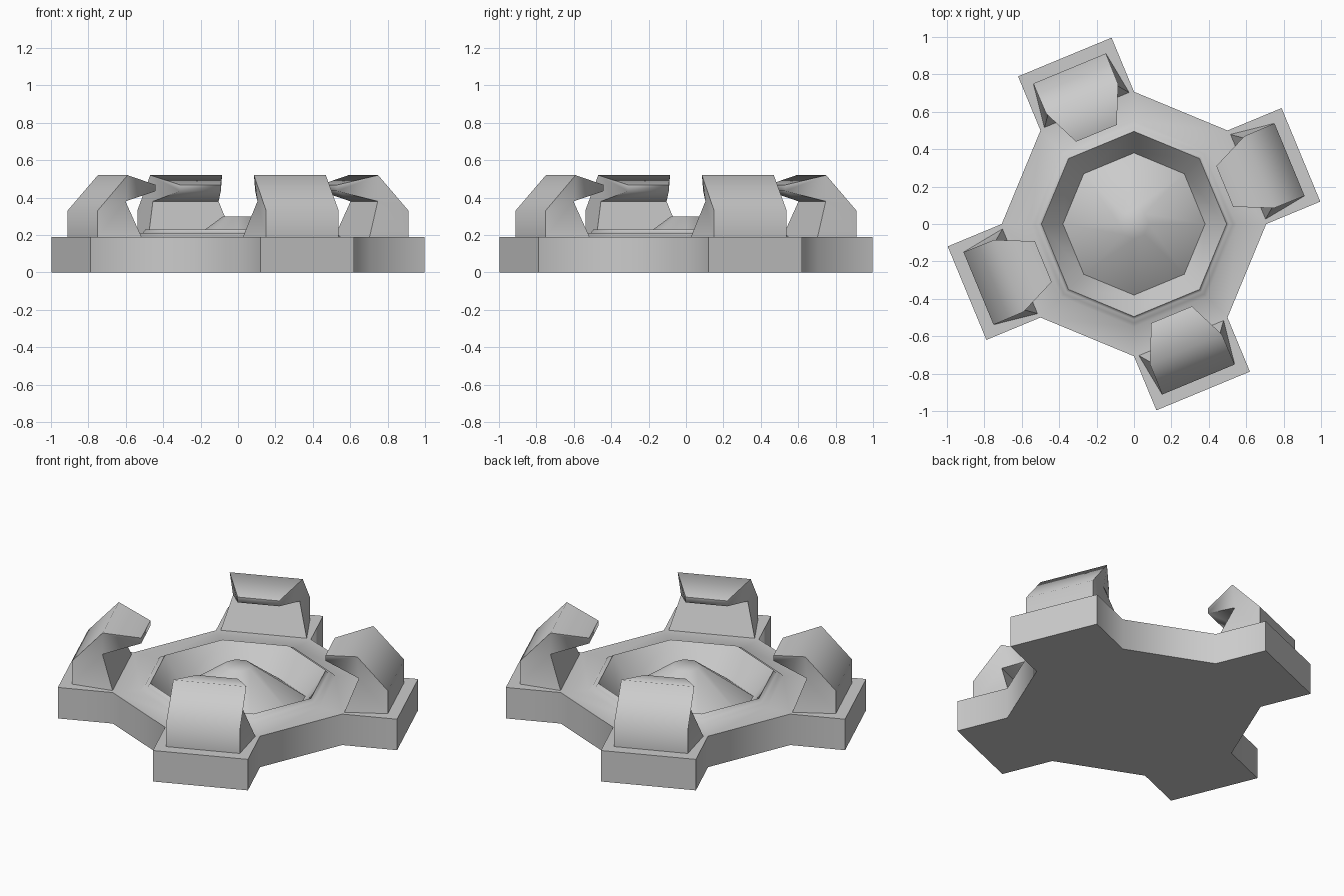
import bpy, bmesh
from math import cos, sin, pi, radians
from mathutils import Vector

if "Cube" in bpy.data.objects:
    bpy.data.objects.remove(bpy.data.objects["Cube"])


def finish(bm, name):
    bmesh.ops.recalc_face_normals(bm, faces=bm.faces)
    mesh = bpy.data.meshes.new(name)
    bm.to_mesh(mesh)
    bm.free()
    ob = bpy.data.objects.new(name, mesh)
    bpy.context.collection.objects.link(ob)
    bpy.ops.object.select_all(action='DESELECT')
    ob.select_set(True)
    bpy.context.view_layer.objects.active = ob
    bpy.ops.object.shade_smooth_by_angle(angle=radians(75))
    return ob


# Octagonal platform with raised rim, sunken dish and central cone (radius, z)
profile = [(0.707, 0), (0.707, 0.19), (0.55, 0.19), (0.53, 0.21),
           (0.51, 0.21), (0.495, 0.23), (0.38, 0.08), (0.08, 0.30)]
bm = bmesh.new()
rings = [[bm.verts.new((r * cos(k * pi / 4), r * sin(k * pi / 4), z))
          for k in range(8)] for r, z in profile]
side_faces = []
for i in range(len(rings) - 1):
    a, b = rings[i], rings[i + 1]
    for k in range(8):
        j = (k + 1) % 8
        f = bm.faces.new((a[k], a[j], b[j], b[k]))
        if i == 0 and k % 2 == 0:
            side_faces.append(f)
bm.faces.new(rings[0][::-1])
bm.faces.new(rings[-1])

# Four arms pushed out of alternate sides
bm.normal_update()
for f in bmesh.ops.extrude_discrete_faces(bm, faces=side_faces)['faces']:
    f.normal_update()
    n = Vector((f.calc_center_median().x, f.calc_center_median().y, 0)).normalized()
    bmesh.ops.translate(bm, verts=f.verts, vec=n * 0.313)
finish(bm, "platform")

# Claw side profile: distance from centre, height, half width
claw = [(0.90, 0.19, 0.21), (0.90, 0.33, 0.21), (0.725, 0.52, 0.208),
        (0.525, 0.468, 0.118), (0.525, 0.435, 0.118),
        (0.73, 0.38, 0.19), (0.66, 0.19, 0.245)]
side_polys = [(0, 1, 5, 6), (1, 2, 5), (2, 3, 4, 5)]
for c in range(4):
    ang = pi / 8 + c * pi / 2
    bm = bmesh.new()
    sides = [[bm.verts.new((u * cos(ang) - s * w * sin(ang),
                            u * sin(ang) + s * w * cos(ang), z))
              for u, z, w in claw] for s in (-1, 1)]
    n = len(claw)
    for i in range(n):
        j = (i + 1) % n
        bm.faces.new((sides[0][i], sides[0][j], sides[1][j], sides[1][i]))
    for side in sides:
        for poly in side_polys:
            bm.faces.new([side[i] for i in poly])
    finish(bm, f"claw_{c + 1}")
